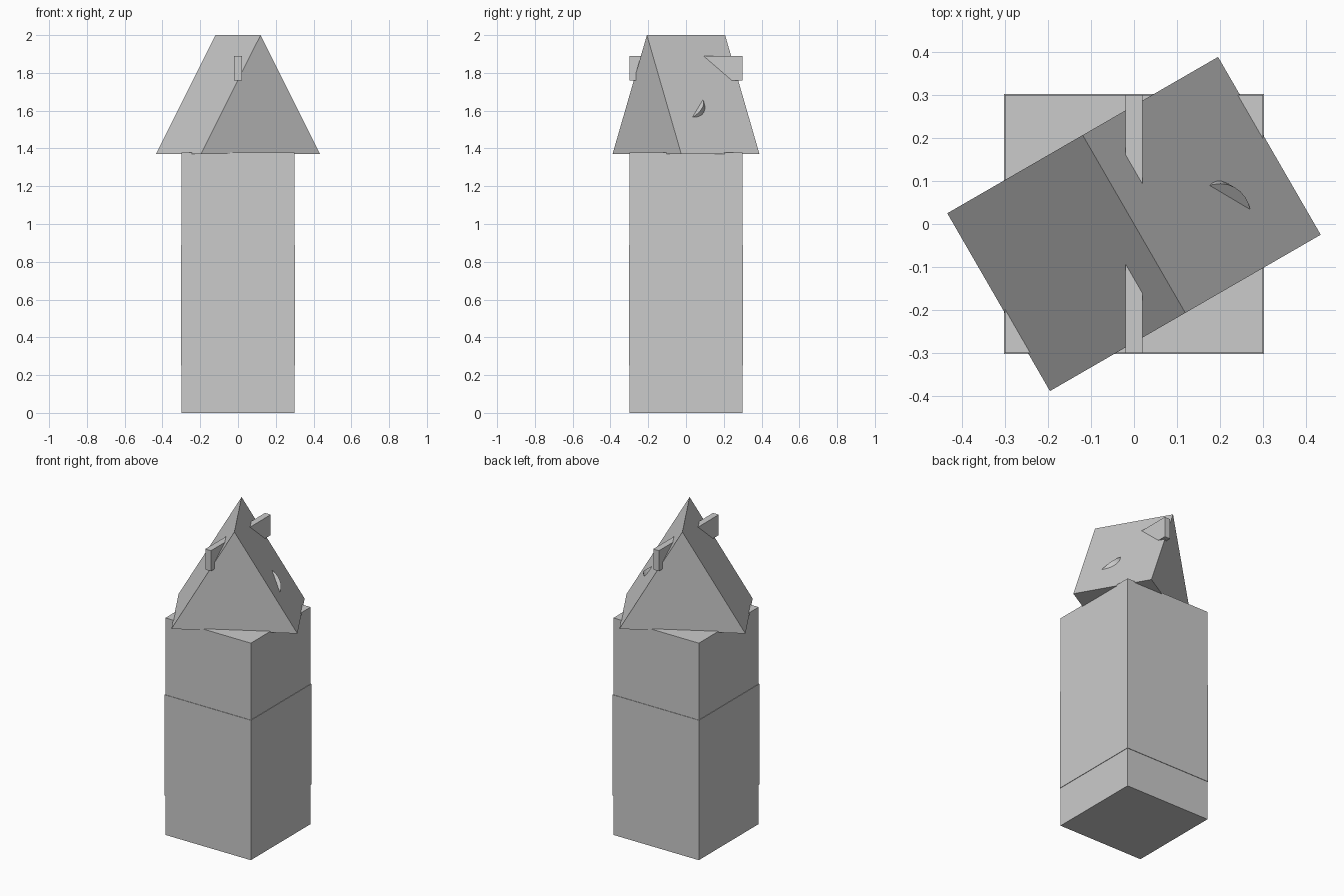
import bpy
import bmesh
from math import radians
from mathutils import Vector

default_cube = bpy.data.objects.get("Cube")
if default_cube:
    bpy.data.objects.remove(default_cube, do_unlink=True)

# Single matte grey for every part
grey = bpy.data.materials.new("plain_grey")
grey.use_nodes = True
colour = (0.6, 0.6, 0.6, 1)
grey.diffuse_color = colour
grey.node_tree.nodes["Principled BSDF"].inputs["Base Color"].default_value = colour


def finish(name, bm):
    mesh = bpy.data.meshes.new(name)
    bmesh.ops.recalc_face_normals(bm, faces=bm.faces)
    bm.to_mesh(mesh)
    bm.free()
    mesh.materials.append(grey)
    obj = bpy.data.objects.new(name, mesh)
    bpy.context.collection.objects.link(obj)
    return obj


def box(name, width, depth, bottom, top):
    bm = bmesh.new()
    bmesh.ops.create_cube(bm, size=1)
    bmesh.ops.scale(bm, vec=(width, depth, top - bottom), verts=bm.verts)
    bmesh.ops.translate(bm, vec=(0, 0, (top + bottom) / 2), verts=bm.verts)
    return finish(name, bm)


# Tower with a slightly wider sleeve around its middle
box("tower", 0.6, 0.6, 0, 1.378)
box("tower_sleeve", 0.606, 0.606, 0.25, 0.89)

# Crossbar passing through the roof from front to back
box("roof_crossbar", 0.04, 0.6, 1.76, 1.89)

# Gabled roof: a triangular prism turned on top of the tower
bm = bmesh.new()
profile = [(-0.364, 1.37), (0.364, 1.37), (0, 2)]
gable = bm.faces.new([bm.verts.new((x, -0.239, z)) for x, z in profile])
side = bmesh.ops.extrude_face_region(bm, geom=[gable], use_keep_orig=True)
bmesh.ops.translate(bm, vec=(0, 0.478, 0),
                    verts=[v for v in side["geom"] if isinstance(v, bmesh.types.BMVert)])
roof = finish("roof", bm)
roof.rotation_euler.z = radians(30)

# Tilted disc whose rim pokes out of one roof slope
axis = Vector((0.566, -0.313, 0.763)).normalized()
bm = bmesh.new()
bmesh.ops.create_cone(bm, cap_ends=True, segments=32, radius1=0.113, radius2=0.113, depth=0.15)
disc = finish("roof_disc", bm)
disc.rotation_euler = axis.to_track_quat("Z", "Y").to_euler()
disc.location = Vector((0.18, -0.0135, 1.613)) - axis * 0.075
for face in disc.data.polygons:
    face.use_smooth = len(face.vertices) == 4
for edge in disc.data.edges:
    ends = [disc.data.vertices[i].co.z for i in edge.vertices]
    edge.use_edge_sharp = abs(ends[0] - ends[1]) < 0.01
